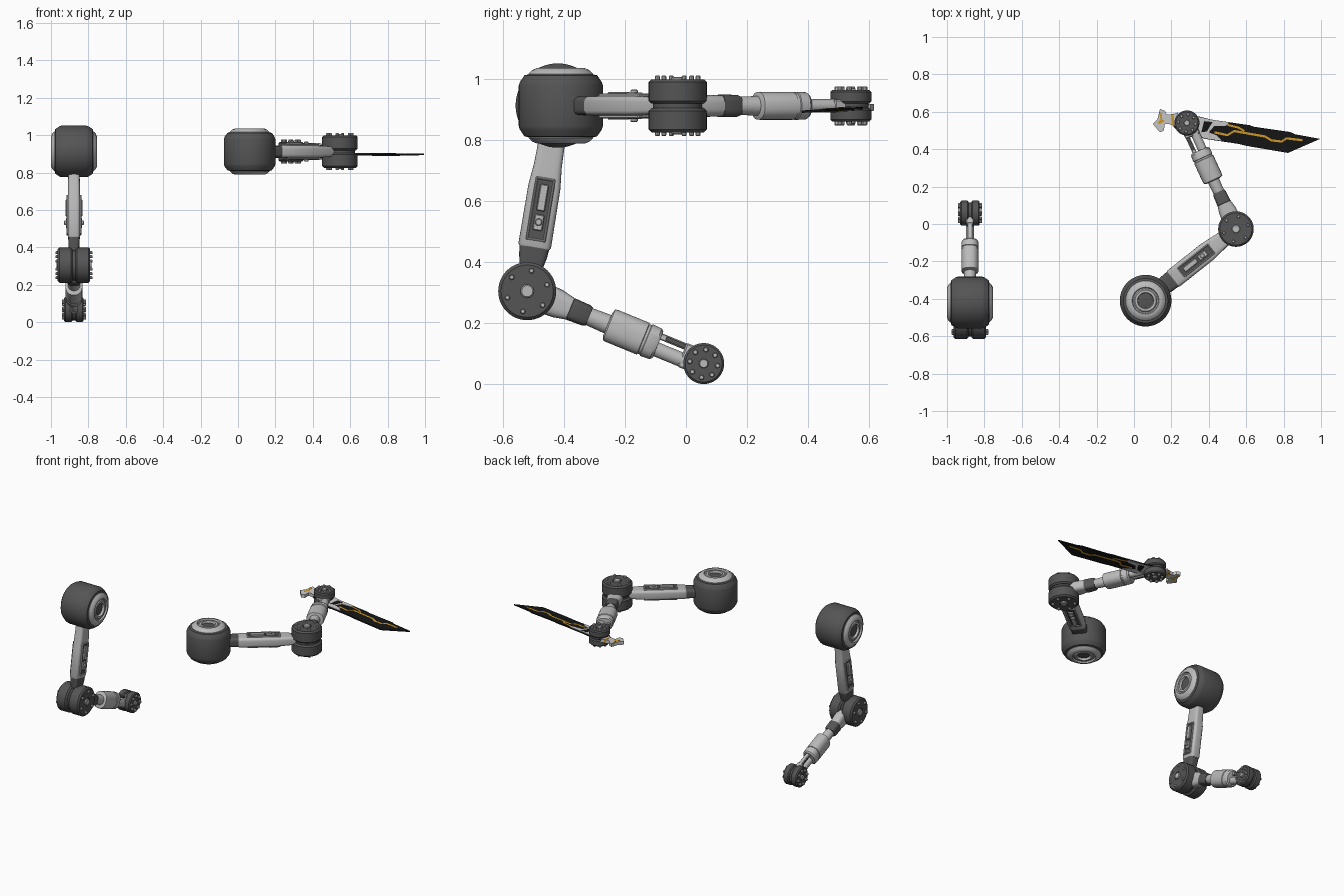
import bpy, bmesh
from math import cos, sin, pi, radians, atan2, hypot
from mathutils import Matrix, Vector

if "Cube" in bpy.data.objects:
    bpy.data.objects.remove(bpy.data.objects["Cube"])


def material(name, r, g, b):
    m = bpy.data.materials.new(name)
    m.diffuse_color = (r, g, b, 1)
    m.use_nodes = True
    m.node_tree.nodes["Principled BSDF"].inputs["Base Color"].default_value = m.diffuse_color
    return m


DARK = material("dark_grey", 0.09, 0.09, 0.09)
LIGHT = material("light_grey", 0.5, 0.5, 0.5)
BLACK = material("black", 0.008, 0.008, 0.008)
GOLD = material("gold", 0.65, 0.33, 0.02)
WHITE = material("white", 0.62, 0.62, 0.62)
T = Matrix.Translation


def finish(name, bm, M, mat, angle=32):
    bm.transform(M)
    bmesh.ops.recalc_face_normals(bm, faces=bm.faces)
    me = bpy.data.meshes.new(name)
    bm.to_mesh(me)
    bm.free()
    me.shade_smooth()
    me.set_sharp_from_angle(angle=radians(angle))
    me.materials.append(mat)
    ob = bpy.data.objects.new(name, me)
    bpy.context.collection.objects.link(ob)
    return ob


def skin(bm, rings):
    """Join rings of points into a closed, capped tube."""
    vs = [[bm.verts.new(p) for p in ring] for ring in rings]
    n = len(vs[0])
    for a, b in zip(vs, vs[1:]):
        for i in range(n):
            j = (i + 1) % n
            bm.faces.new((a[i], a[j], b[j], b[i]))
    bm.faces.new(vs[0][::-1])
    bm.faces.new(vs[-1])


def lathe(name, profile, M, mat, seg=48):
    """Revolve (radius, height) points around local z."""
    bm = bmesh.new()
    skin(bm, [[(r * cos(2 * pi * i / seg), r * sin(2 * pi * i / seg), h)
               for i in range(seg)] for r, h in profile])
    return finish(name, bm, M, mat)


def loft(name, stations, M, mat, p=2.0, n=40):
    """Stations (x, half width, half thickness) with superellipse sections."""
    def f(c):
        return (1 if c >= 0 else -1) * abs(c) ** (2 / p)
    bm = bmesh.new()
    skin(bm, [[(x, w * f(cos(2 * pi * i / n)), t * f(sin(2 * pi * i / n)))
               for i in range(n)] for x, w, t in stations])
    return finish(name, bm, M, mat)


def box(name, x, y, z, M, mat, bevel=0.003):
    bm = bmesh.new()
    S = Matrix.Diagonal((x[1] - x[0], y[1] - y[0], z[1] - z[0], 1))
    C = T((sum(x) / 2, sum(y) / 2, sum(z) / 2))
    bmesh.ops.create_cube(bm, size=1, matrix=C @ S)
    bmesh.ops.bevel(bm, geom=bm.edges[:], offset=bevel, segments=1, affect='EDGES')
    return finish(name, bm, M, mat)


def plate(name, pts, half, M, mat):
    bm = bmesh.new()
    skin(bm, [[(x, y, h) for x, y in pts] for h in (-half, half)])
    return finish(name, bm, M, mat)


def flip(s):
    return Matrix.Diagonal((1, 1, s, 1))


def hinge(tag, M, r, half, bolts, bolt_at):
    """Twin-disc joint with bolts on both outer faces."""
    e = 0.1 * r
    lathe(tag + "_core", [(r * .86, -.014), (r * .86, .014)], M, DARK)
    for s, side in ((1, "outer"), (-1, "inner")):
        F = M @ flip(s)
        lathe(f"{tag}_{side}_disc", [(r - e, .007), (r, .007 + e), (r, half - e),
              (r - e, half), (r * .3, half), (r * .3, half - .004)], F, DARK)
        lathe(f"{tag}_{side}_pin", [(r * .23, half - .01), (r * .23, half + .004),
              (r * .19, half + .007)], F, LIGHT, 24)
        for k in range(bolts):
            a = 2 * pi * (k + .3) / bolts
            B = F @ T((bolt_at * cos(a), bolt_at * sin(a), 0))
            lathe(f"{tag}_{side}_bolt_{k}", [(.0085, half - .008), (.0085, half + .009),
                  (.006, half + .012)], B, LIGHT, 10)


def arm(tag, F, elbow, wrist, neck_at_elbow):
    """Arm in its own plane: shoulder at the origin, joint axes along local z."""
    # shoulder drum with a domed cap and socket on each side
    lathe(tag + "_shoulder_drum", [(.1, -.104), (.119, -.1), (.134, -.078), (.138, -.066),
          (.138, .066), (.134, .078), (.119, .1), (.1, .104)], F, DARK, 64)
    for s, side in ((1, "outer"), (-1, "inner")):
        lathe(f"{tag}_shoulder_cap_{side}", [(.108, .09), (.106, .105), (.094, .117), (.078, .1235),
              (.072, .1235), (.068, .114), (.062, .114), (.056, .12), (.044, .12), (.04, .105)],
              F @ flip(s), LIGHT, 64)
        lathe(f"{tag}_shoulder_socket_{side}", [(.039, .1), (.039, .107), (.03, .109)],
              F @ flip(s), DARK, 32)

    # upper arm beam with dark neck
    a = atan2(elbow[1], elbow[0])
    U = F @ Matrix.Rotation(a, 4, 'Z')
    if neck_at_elbow:
        beam = [(.1, .043, .03), (.2, .046, .032), (.27, .053, .033), (.465, .054, .033), (.472, .05, .03)]
        neck = [(.46, .05, .031), (.5, .046, .03), (.545, .036, .026)]
    else:
        beam = [(.185, .05, .03), (.192, .054, .033), (.42, .054, .033), (.5, .046, .03), (.55, .04, .026)]
        neck = [(.1, .043, .028), (.13, .048, .031), (.2, .051, .031)]
    loft(tag + "_upper_arm", beam, U, LIGHT, 4.5)
    loft(tag + "_upper_arm_neck", neck, U, DARK, 4.5)
    # inset panel frame, slider and bolt on both faces
    for s, side in ((1, "outer"), (-1, "inner")):
        P = U @ flip(s)
        for k, y in enumerate((-.029, .029)):
            box(f"{tag}_panel_rail_{side}_{k}", (.24, .45), (y - .004, y + .004), (.02, .041), P, LIGHT)
        for k, x in enumerate((.244, .446)):
            box(f"{tag}_panel_end_{side}_{k}", (x - .004, x + .004), (-.032, .032), (.02, .04), P, LIGHT)
        box(f"{tag}_panel_floor_{side}", (.245, .445), (-.028, .028), (.02, .034), P, DARK)
        box(f"{tag}_panel_slider_{side}", (.262, .35), (-.014, .014), (.03, .045), P, LIGHT)
        box(f"{tag}_panel_latch_{side}", (.362, .415), (-.016, .016), (.03, .043), P, LIGHT)
        lathe(f"{tag}_panel_bolt_{side}", [(.012, .03), (.012, .05), (.009, .053)],
              P @ T((.387, 0, 0)), LIGHT, 16)

    # forearm: root, dark collar, piston, sleeve, rods
    E = F @ T((elbow[0], elbow[1], 0))
    d = (wrist[0] - elbow[0], wrist[1] - elbow[1])
    L = hypot(*d)
    R = E @ Matrix.Rotation(atan2(d[1], d[0]), 4, 'Z')
    loft(tag + "_forearm_root", [(.06, .05, .036), (.11, .047, .036), (.16, .036, .034)], R, LIGHT, 3)
    loft(tag + "_forearm_collar", [(.15, .03, .03), (.153, .038, .037), (.208, .036, .036),
         (.22, .031, .031)], R, DARK, 3.5)
    loft(tag + "_forearm_piston", [(.2, .029, .029), (.31, .033, .033)], R, LIGHT)
    loft(tag + "_forearm_sleeve", [(.285, .04, .034), (.29, .054, .045), (.3, .056, .046),
         (.41, .056, .046), (.412, .052, .043), (.42, .052, .043), (.422, .056, .046),
         (.455, .054, .045), (.463, .046, .04)], R, LIGHT, 2.4)
    loft(tag + "_forearm_rod", [(.45, .024, .022), (.6, .024, .022)], R @ T((0, -.016, 0)), LIGHT)
    box(tag + "_forearm_link", (.45, .565), (.018, .04), (-.013, .013), R, LIGHT)
    box(tag + "_forearm_link_slot", (.48, .55), (.022, .036), (-.0145, .0145), R, DARK, .001)
    box(tag + "_wrist_fork", (.548, .6), (-.042, .042), (-.02, .02), R, LIGHT, .005)

    hinge(tag + "_elbow", E, .095, .087, 6, .068)
    hinge(tag + "_wrist", R @ T((L, 0, 0)), .067, .052, 8, .046)


# lowered arm swings in the yz plane, raised arm in the xy plane
YZ = Matrix(((0, 0, 1, 0), (1, 0, 0, 0), (0, 1, 0, 0), (0, 0, 0, 1)))
arm("lowered_arm", T((-.877, -.42, .913)) @ YZ, (-.1, -.608), (.478, -.845), True)
arm("raised_arm", T((.062, -.41, .912)), (.483, .383), (.221, .95), False)

# blade held at the raised wrist, slightly tilted across its width
Z = Matrix(((1, 0, 0, 0), (0, 1, 0, 0), (0, .06, 1, .87), (0, 0, 0, 1)))
plate("blade", [(.17, .575), (.27, .593), (.42, .557), (.62, .528), (.64, .52), (.835, .492), (.86, .48),
      (.995, .455), (.823, .38), (.6, .418), (.56, .428), (.38, .455), (.22, .51)], .004, Z, BLACK)
plate("blade_guard", [(.33, .575), (.4, .56), (.51, .543), (.49, .525), (.43, .525), (.4, .49),
      (.44, .475), (.47, .445), (.38, .458), (.33, .475)], .0065, Z, WHITE)
plate("blade_guard_slot", [(.375, .55), (.42, .545), (.39, .495), (.36, .49)], .0075, Z, BLACK)
plate("pommel_hook", [(.139, .615), (.165, .605), (.175, .585), (.205, .585), (.235, .597), (.225, .52),
      (.185, .535), (.165, .535), (.16, .5), (.139, .49), (.1, .535), (.125, .56)], .011, Z, WHITE)
plate("pommel_inset", [(.132, .6), (.15, .59), (.15, .56), (.165, .55), (.14, .535), (.125, .54),
      (.142, .56)], .012, Z, GOLD)
plate("grip_band", [(.2, .587), (.212, .59), (.215, .525), (.203, .53)], .012, Z, GOLD)


def stripe(name, path, w):
    """Flat ribbon following a path, proud of both blade faces."""
    up, down = [], []
    for i, p in enumerate(path):
        q = Vector(path[min(i + 1, len(path) - 1)]) - Vector(path[max(i - 1, 0)])
        n = Vector((-q.y, q.x)).normalized() * w
        up.append((p[0] + n.x, p[1] + n.y))
        down.append((p[0] - n.x, p[1] - n.y))
    plate(name, up + down[::-1], .005, Z, GOLD)


stripe("blade_stripe", [(.43, .49), (.5, .475), (.535, .497), (.7, .468), (.735, .447),
       (.79, .441), (.815, .458), (.9, .448)], .006)
stripe("blade_edge_stripe", [(.5, .53), (.56, .515), (.59, .497)], .005)
stripe("grip_stripe", [(.23, .535), (.31, .505), (.36, .478)], .006)
